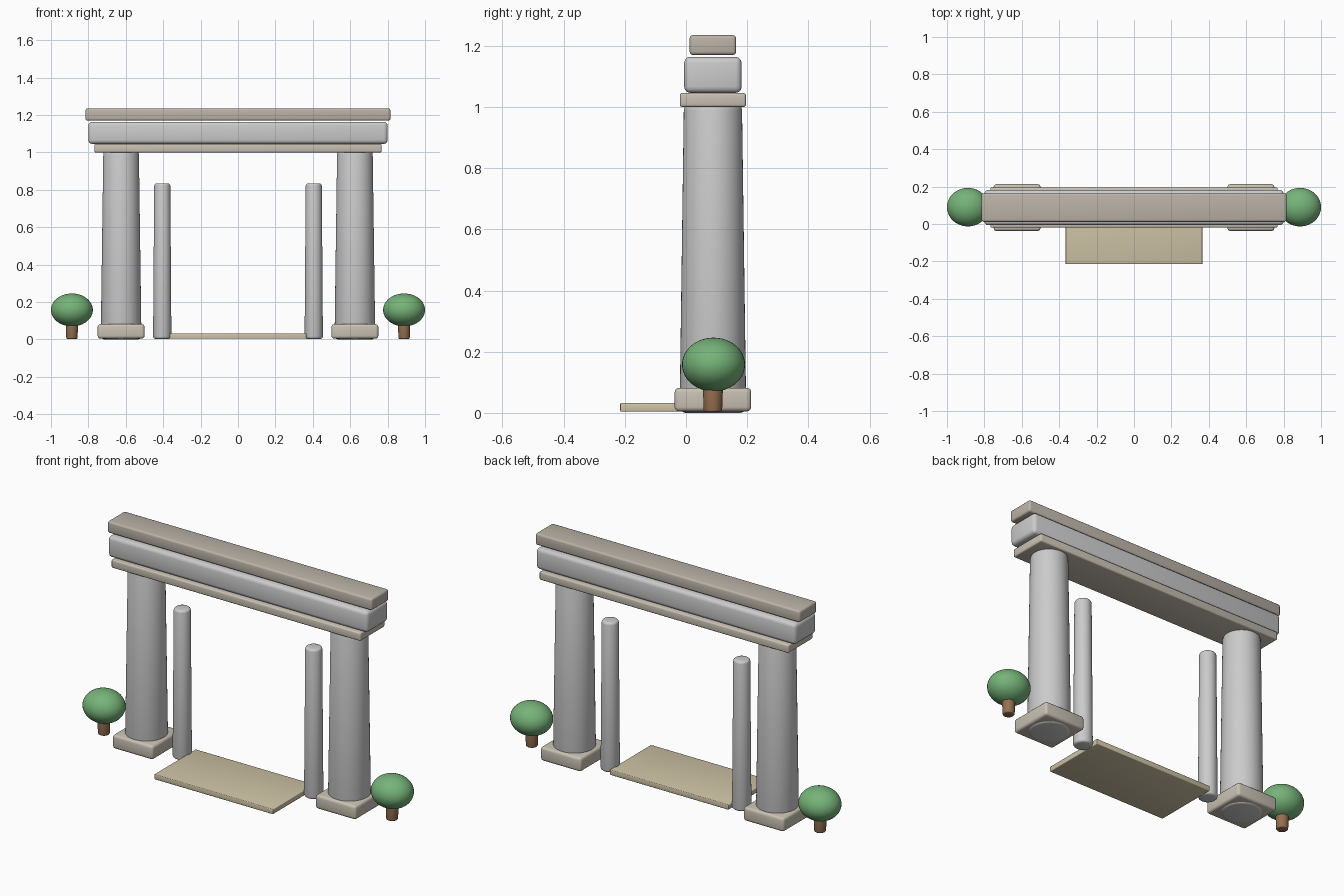
import bpy, math

if "Cube" in bpy.data.objects:
    bpy.data.objects.remove(bpy.data.objects["Cube"])

CY = 0.088  # depth of the gateway's centre line


def mat(name, rgb):
    m = bpy.data.materials.new(name)
    m.diffuse_color = (*rgb, 1)
    m.use_nodes = True
    m.node_tree.nodes["Principled BSDF"].inputs["Base Color"].default_value = m.diffuse_color
    return m


STONE = mat("warm_stone", (0.58, 0.53, 0.45))
DARK = mat("dark_stone", (0.50, 0.45, 0.39))
SAND = mat("sandstone", (0.62, 0.55, 0.38))
LEAF = mat("leaf", (0.18, 0.45, 0.19))
BARK = mat("bark", (0.30, 0.16, 0.08))


def finish(ob, name, material=None, bevel=0, segments=3):
    ob.name = name
    if material:
        ob.data.materials.append(material)
    bpy.ops.object.transform_apply(location=False, rotation=False, scale=True)
    if bevel:
        b = ob.modifiers.new("soft_edges", 'BEVEL')
        b.width, b.segments = bevel, segments
        b.limit_method = 'ANGLE'
        b.angle_limit = math.radians(40)
        bpy.ops.object.modifier_apply(modifier=b.name)
    bpy.ops.object.shade_smooth_by_angle(angle=math.radians(35))
    return ob


def box(name, x, y, z, material=None, bevel=0.01):
    """Box from (min, max) ranges."""
    bpy.ops.mesh.primitive_cube_add(size=1, location=[sum(r) / 2 for r in (x, y, z)])
    ob = bpy.context.object
    ob.scale = [r[1] - r[0] for r in (x, y, z)]
    return finish(ob, name, material, bevel)


def shaft(name, x, z0, z1, r0, r1, material=None, bevel=0.01):
    """Tapered round post with softened ends."""
    bpy.ops.mesh.primitive_cone_add(vertices=48, radius1=r0, radius2=r1, depth=z1 - z0,
                                    location=(x, CY, (z0 + z1) / 2))
    return finish(bpy.context.object, name, material, bevel)


for side, s in (("left", -1), ("right", 1)):
    # Main column on its plinth
    cx = s * 0.625
    box(f"{side}_plinth", (cx - 0.125, cx + 0.125), (CY - 0.125, CY + 0.125),
        (0.005, 0.082), STONE, 0.014)
    shaft(f"{side}_column", cx, 0.0, 1.01, 0.109, 0.095, None, 0.02)
    # Slim inner post
    shaft(f"{side}_inner_post", s * 0.405, 0.003, 0.835, 0.049, 0.043, None, 0.013)
    # Round shrub
    tx = s * 0.888
    shaft(f"{side}_shrub_trunk", tx, 0.003, 0.12, 0.030, 0.034, BARK, 0.006)
    bpy.ops.mesh.primitive_uv_sphere_add(segments=40, ring_count=24, radius=1,
                                         location=(tx, CY + 0.002, 0.158))
    crown = bpy.context.object
    crown.scale = (0.112, 0.103, 0.088)
    finish(crown, f"{side}_shrub_crown", LEAF)

# Three stacked beams across the top
box("lower_beam", (-0.768, 0.768), (-0.02, 0.196), (1.0, 1.046), STONE, 0.008)
box("middle_beam", (-0.80, 0.80), (-0.006, 0.182), (1.046, 1.164), None, 0.02)
box("top_beam", (-0.815, 0.815), (0.012, 0.164), (1.17, 1.235), DARK, 0.011)

# Threshold slab
box("threshold", (-0.366, 0.366), (-0.215, 0.15), (0.004, 0.033), SAND, 0.004)
